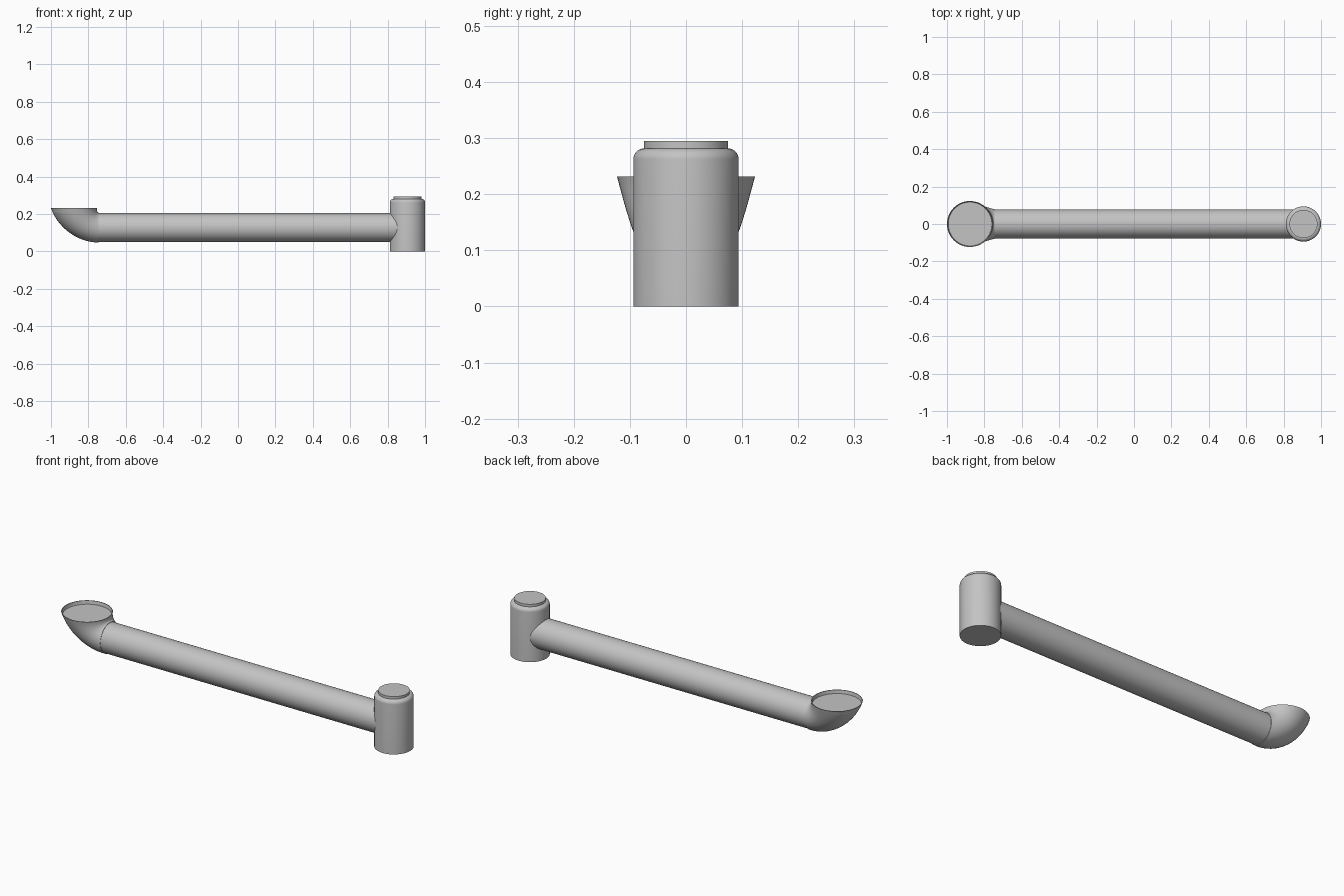
import bpy
import bmesh
from math import cos, sin, pi, radians
from mathutils import Vector

cube = bpy.data.objects.get("Cube")
if cube:
    bpy.data.objects.remove(cube, do_unlink=True)

SIDES = 64

grey = bpy.data.materials.new("plain grey")
grey.use_nodes = True
colour = (0.55, 0.55, 0.55, 1)
grey.diffuse_color = colour
grey.node_tree.nodes["Principled BSDF"].inputs["Base Color"].default_value = colour


def ring(centre, a, b):
    """Ellipse of points about a centre, spanned by two half-axes."""
    steps = [2 * pi * i / SIDES for i in range(SIDES)]
    return [centre + a * cos(t) + b * sin(t) for t in steps]


def loft(name, rings):
    """Skin a list of rings and cap both ends."""
    bm = bmesh.new()
    loops = [[bm.verts.new(p) for p in r] for r in rings]
    for low, high in zip(loops, loops[1:]):
        for i in range(SIDES):
            j = (i + 1) % SIDES
            bm.faces.new((low[i], low[j], high[j], high[i]))
    bm.faces.new(loops[0][::-1])
    bm.faces.new(loops[-1])
    bmesh.ops.recalc_face_normals(bm, faces=bm.faces)
    mesh = bpy.data.meshes.new(name)
    bm.to_mesh(mesh)
    bm.free()
    mesh.materials.append(grey)
    obj = bpy.data.objects.new(name, mesh)
    bpy.context.collection.objects.link(obj)
    bpy.ops.object.select_all(action='DESELECT')
    obj.select_set(True)
    bpy.context.view_layer.objects.active = obj
    bpy.ops.object.shade_smooth_by_angle(angle=radians(35))
    return obj


def bezier(points, t):
    """Point on a Bezier curve in the xz plane."""
    pts = [Vector((x, 0, z)) for x, z in points]
    while len(pts) > 1:
        pts = [p.lerp(q, t) for p, q in zip(pts, pts[1:])]
    return pts[0]


X, Y = Vector((1, 0, 0)), Vector((0, 1, 0))
Z = Vector((0, 0, 1))

# Upright cylinder with rounded shoulder and raised cap
R, TOP, ROUND = 0.094, 0.282, 0.02
profile = [(R, 0)]
for k in range(9):
    a = k / 8 * pi / 2
    profile.append((R - ROUND + ROUND * cos(a), TOP - ROUND + ROUND * sin(a)))
POST = Vector((0.906, 0, 0))
loft("upright_cylinder", [ring(POST + Z * z, X * r, Y * r) for r, z in profile])
loft("cylinder_cap", [ring(POST + Z * z, X * 0.075, Y * 0.075) for z in (TOP - 0.01, 0.295)])

# Long horizontal tube
TUBE_R = 0.077
loft("long_tube", [ring(Vector((x, 0, 0.128)), Y * TUBE_R, Z * TUBE_R) for x in (-0.765, 0.87)])

# Flared elbow, swept between its outer and inner bend lines
outer = [(-0.745, 0.048), (-0.86, 0.048), (-0.965, 0.13), (-1.0, 0.232)]
inner = [(-0.745, 0.207), (-0.753, 0.209), (-0.755, 0.22), (-0.754, 0.232)]
bowl = []
STEPS = 20
for k in range(STEPS + 1):
    t = k / STEPS
    o, i = bezier(outer, t), bezier(inner, t)
    width = 0.079 + (0.123 - 0.079) * t
    bowl.append(ring((o + i) / 2, (o - i) / 2, Y * width))

# Thin rim and shallow recessed floor
MOUTH = Vector((-0.877, 0, 0))
for r, z in ((0.120, 0.232), (0.117, 0.214)):
    bowl.append(ring(MOUTH + Z * z, X * -r, Y * r))
loft("flared_elbow", bowl)
